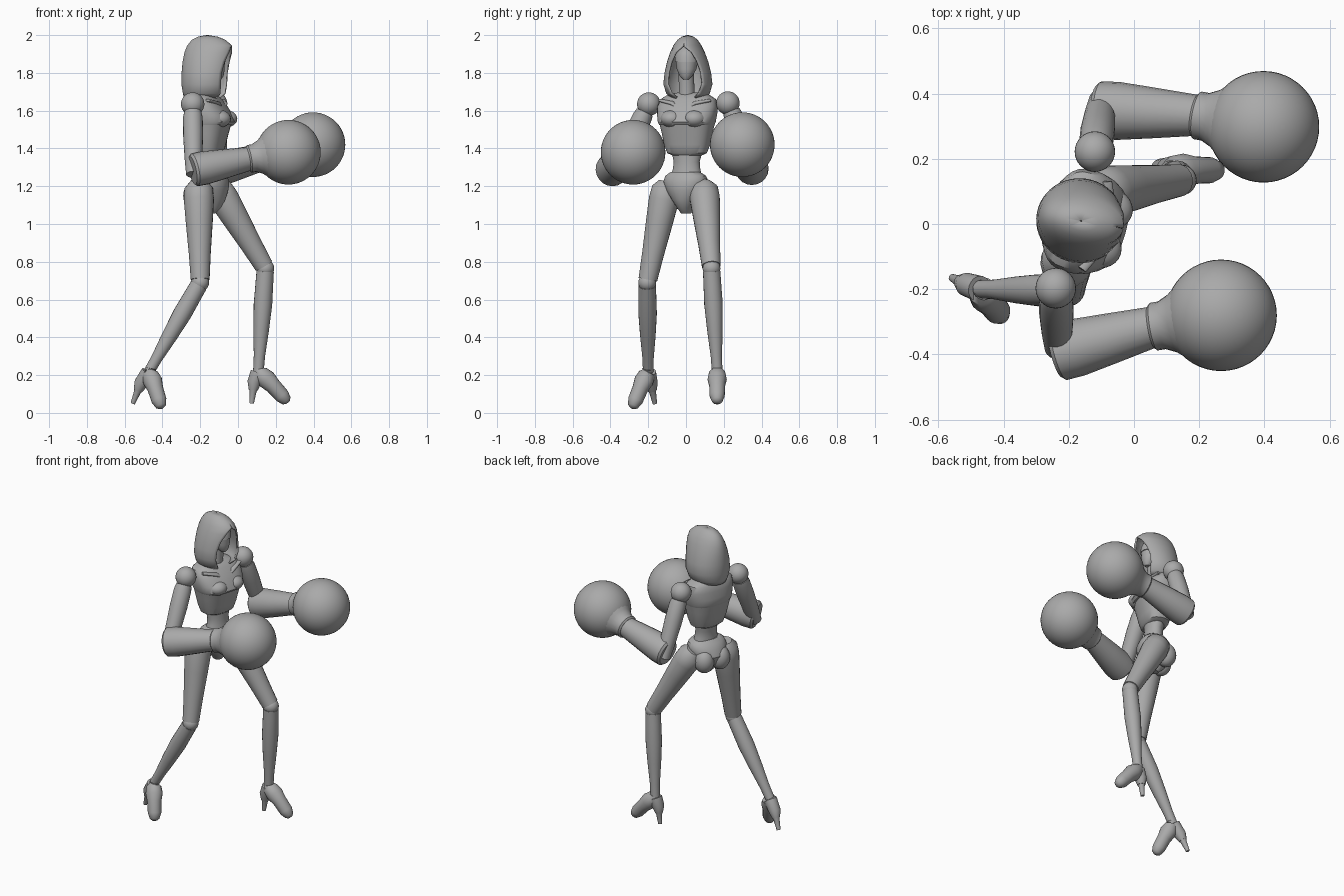
import bpy, bmesh, math
from mathutils import Vector, Matrix

cube = bpy.data.objects.get("Cube")
if cube:
    bpy.data.objects.remove(cube, do_unlink=True)

GREY = (0.4, 0.4, 0.4, 1)
mat = bpy.data.materials.new("plain grey")
mat.use_nodes = True
mat.diffuse_color = GREY
mat.node_tree.nodes["Principled BSDF"].inputs["Base Color"].default_value = GREY


def finish(name, bm, place=None, angle=38):
    bmesh.ops.recalc_face_normals(bm, faces=bm.faces)
    mesh = bpy.data.meshes.new(name)
    bm.to_mesh(mesh)
    bm.free()
    mesh.materials.append(mat)
    ob = bpy.data.objects.new(name, mesh)
    bpy.context.collection.objects.link(ob)
    if place:
        ob.matrix_world = place
    bpy.ops.object.select_all(action='DESELECT')
    ob.select_set(True)
    bpy.context.view_layer.objects.active = ob
    bpy.ops.object.shade_smooth_by_angle(angle=math.radians(angle))
    return ob


def skin(bm, rings, closed=True, caps=True):
    """Bridge successive point rings with quads."""
    vs = [[bm.verts.new(p) for p in r] for r in rings]
    n = len(vs[0])
    for a, b in zip(vs, vs[1:]):
        for i in range(n if closed else n - 1):
            j = (i + 1) % n
            bm.faces.new((a[i], a[j], b[j], b[i]))
    if caps:
        bm.faces.new(vs[0])
        bm.faces.new(vs[-1])


def limb(name, path, n=20, flat=1.0):
    """Round tube through (point, radius) stations."""
    pts = [Vector(p) for p, r in path]
    bm, rings = bmesh.new(), []
    for i, (p, r) in enumerate(path):
        t = pts[min(i + 1, len(pts) - 1)] - pts[max(i - 1, 0)]
        q = t.to_track_quat('Z', 'Y')
        rings.append([pts[i] + q @ Vector((r * math.cos(a), r * flat * math.sin(a), 0))
                      for a in (math.tau * k / n for k in range(n))])
    skin(bm, rings)
    return finish(name, bm)


def body(name, rows, place, n=32, power=0.8):
    """Upright loft from rows of (z, forward shift, depth, half width)."""
    bm, rings = bmesh.new(), []
    soft = lambda v: math.copysign(abs(v) ** power, v)
    for z, cx, rx, ry in rows:
        rings.append([(cx + rx * soft(math.cos(a)), ry * soft(math.sin(a)), z)
                      for a in (math.tau * k / n for k in range(n))])
    skin(bm, rings)
    return finish(name, bm, place)


def ball(name, centre, r, seg=32):
    bm = bmesh.new()
    bmesh.ops.create_uvsphere(bm, u_segments=seg, v_segments=seg // 2, radius=r)
    return finish(name, bm, Matrix.Translation(centre))


def mix(a, b, t):
    return Vector(a).lerp(Vector(b), t)


def frame(x, y, yaw):
    return Matrix.Translation((x, y, 0)) @ Matrix.Rotation(math.radians(yaw), 4, 'Z')


HEAD, CHEST, HIPS = frame(-.165, .01, -10), frame(-.17, .01, -16), frame(-.15, 0, -24)

# Hood: open rings whose front gap follows the face opening
bm, rings = bmesh.new(), []
for z, cx, rx, ry, gap in [(1.665, -.02, .1, .09, .05), (1.69, -.005, .122, .115, .075),
                           (1.74, 0, .135, .13, .095), (1.8, .003, .137, .123, .09),
                           (1.86, .008, .137, .108, .072), (1.91, .013, .132, .09, .043),
                           (1.945, .015, .12, .073, .002), (1.975, .01, .09, .052, .001),
                           (1.992, .005, .052, .03, .0005), (2.0, .003, .004, .003, 0)]:
    a0 = math.asin(gap / ry)
    rings.append([(cx + rx * math.cos(a), ry * math.sin(a), z) for a in
                  (a0 + (math.tau - 2 * a0) * k / 36 for k in range(37))])
skin(bm, rings, closed=False, caps=False)
bmesh.ops.remove_doubles(bm, verts=bm.verts, dist=.0025)
hood = finish("hood", bm, HEAD, 50)
shell = hood.modifiers.new("thickness", 'SOLIDIFY')
shell.thickness, shell.offset = .01, -1

# Face in two pieces with a seam under the eyes, and neck
body("face_mask", [(1.765, .062, .015, .015), (1.785, .055, .035, .035), (1.82, .04, .055, .052),
                   (1.865, .03, .066, .06)], HEAD, power=1)
body("brow", [(1.857, .03, .071, .064), (1.89, .028, .07, .062), (1.92, .025, .06, .05),
              (1.945, .02, .03, .025)], HEAD, power=1)
limb("neck", [((-.17, .005, 1.6), .055), ((-.165, .005, 1.68), .042), ((-.145, 0, 1.82), .04)])

# Torso: overlapping chest plates
body("upper_chest", [(1.525, .02, .118, .146), (1.54, .022, .127, .152), (1.575, .016, .12, .158),
                     (1.62, .004, .102, .162), (1.66, -.008, .082, .15), (1.685, -.012, .06, .11),
                     (1.695, -.012, .04, .06)], CHEST)
body("rib_cage", [(1.36, .015, .055, .07), (1.375, .015, .072, .105), (1.42, .014, .085, .122),
                  (1.48, .014, .1, .134), (1.54, .016, .114, .148)], CHEST)
body("waist", [(1.25, .025, .058, .085), (1.29, .025, .053, .074), (1.33, .022, .052, .07),
               (1.39, .018, .06, .085)], CHEST, power=1)
for side, tag in ((1, "left"), (-1, "right")):
    at = lambda x, y, z: CHEST @ Vector((x, side * y, z))
    limb(tag + "_collar_plate", [(at(.088, .008, 1.6), .012), (at(.078, .06, 1.638), .024),
                                 (at(.05, .14, 1.655), .016)], flat=.5)
    bm = bmesh.new()
    bmesh.ops.create_uvsphere(bm, u_segments=24, v_segments=14, radius=1)
    cup = Matrix.Translation((.085, side * .062, 1.557)) @ Matrix.Diagonal((.068, .062, .048, 1))
    finish(tag + "_bust", bm, CHEST @ cup)

# Pelvis and seat
body("pelvis", [(1.055, 0, .03, .025), (1.085, 0, .062, .042), (1.13, -.005, .09, .075),
                (1.18, -.008, .105, .11), (1.225, 0, .098, .122), (1.255, .005, .08, .112),
                (1.275, .008, .062, .08)], HIPS, power=.95)
for side, tag in ((1, "left"), (-1, "right")):
    bm = bmesh.new()
    bmesh.ops.create_uvsphere(bm, u_segments=24, v_segments=14, radius=1)
    seat = Matrix.Translation((-.062, side * .055, 1.15)) @ Matrix.Diagonal((.062, .06, .075, 1))
    finish(tag + "_seat", bm, HIPS @ seat)

# Legs: hip, knee, ankle, toe, heel top, heel tip
legs = {
    "left": ((-.105, .095, 1.185), (.145, .135, .765), (.108, .165, .22),
             (.265, .165, .055), (.085, .165, .16), (.072, .165, .05)),
    "right": ((-.208, -.105, 1.19), (-.2, -.205, .69), (-.47, -.2, .22),
              (-.405, -.285, .025), (-.515, -.185, .155), (-.557, -.165, .05)),
}
for tag, (hip, knee, ankle, toe, heel, tip) in legs.items():
    limb(tag + "_thigh", [(mix(hip, knee, t), r) for t, r in
                          ((-.07, .045), (0, .075), (.12, .08), (.35, .072), (.7, .058), (.97, .05))])
    ball(tag + "_knee", knee, .047, 24)
    limb(tag + "_shin", [(mix(knee, ankle, t), r) for t, r in
                         ((.03, .046), (.15, .047), (.35, .049), (.6, .041), (.85, .03), (1, .028))])
    mid = mix(ankle, toe, .5) + Vector((0, 0, .005))
    limb(tag + "_shoe", [(mix(ankle, heel, -.2), .03), (mix(ankle, mid, .12), .044),
                         (mix(ankle, mid, .55), .051), (mid, .042),
                         (mix(mid, toe, .6), .04), (mix(mid, toe, .9), .028),
                         (toe, .012)])
    limb(tag + "_shoe_back", [(mix(ankle, heel, .1), .04), (heel, .036), (mix(heel, tip, .35), .024)])
    limb(tag + "_heel", [(mix(heel, tip, .05), .032), (mix(heel, tip, .45), .018), (tip, .012)], n=12)

# Arms: shoulder, elbow, wrist, glove centre
arms = {
    "left": ((-.12, .222, 1.64), (-.1, .37, 1.28), (-.11, .35, 1.29), (.195, .333, 1.37), (.397, .298, 1.42)),
    "right": ((-.24, -.197, 1.635), (-.235, -.37, 1.28), (-.235, -.395, 1.285), (.06, -.315, 1.345), (.267, -.28, 1.38)),
}
for tag, (shoulder, elbow, cuff, wrist, glove) in arms.items():
    ball(tag + "_shoulder", shoulder, .062)
    limb(tag + "_upper_arm", [(mix(shoulder, elbow, t), r) for t, r in
                              ((.12, .046), (.2, .052), (.45, .053), (.8, .047), (1.05, .04))])
    limb(tag + "_forearm", [(mix(cuff, wrist, t), r) for t, r in
                            ((-.02, .076), (.02, .088), (.2, .089), (.55, .078), (1.02, .062))])
    limb(tag + "_glove_cuff", [(mix(wrist, glove, t), r) for t, r in
                               ((-.04, .064), (0, .074), (.12, .074), (.28, .09), (.45, .12))])
    ball(tag + "_glove", glove, .171, 48)
